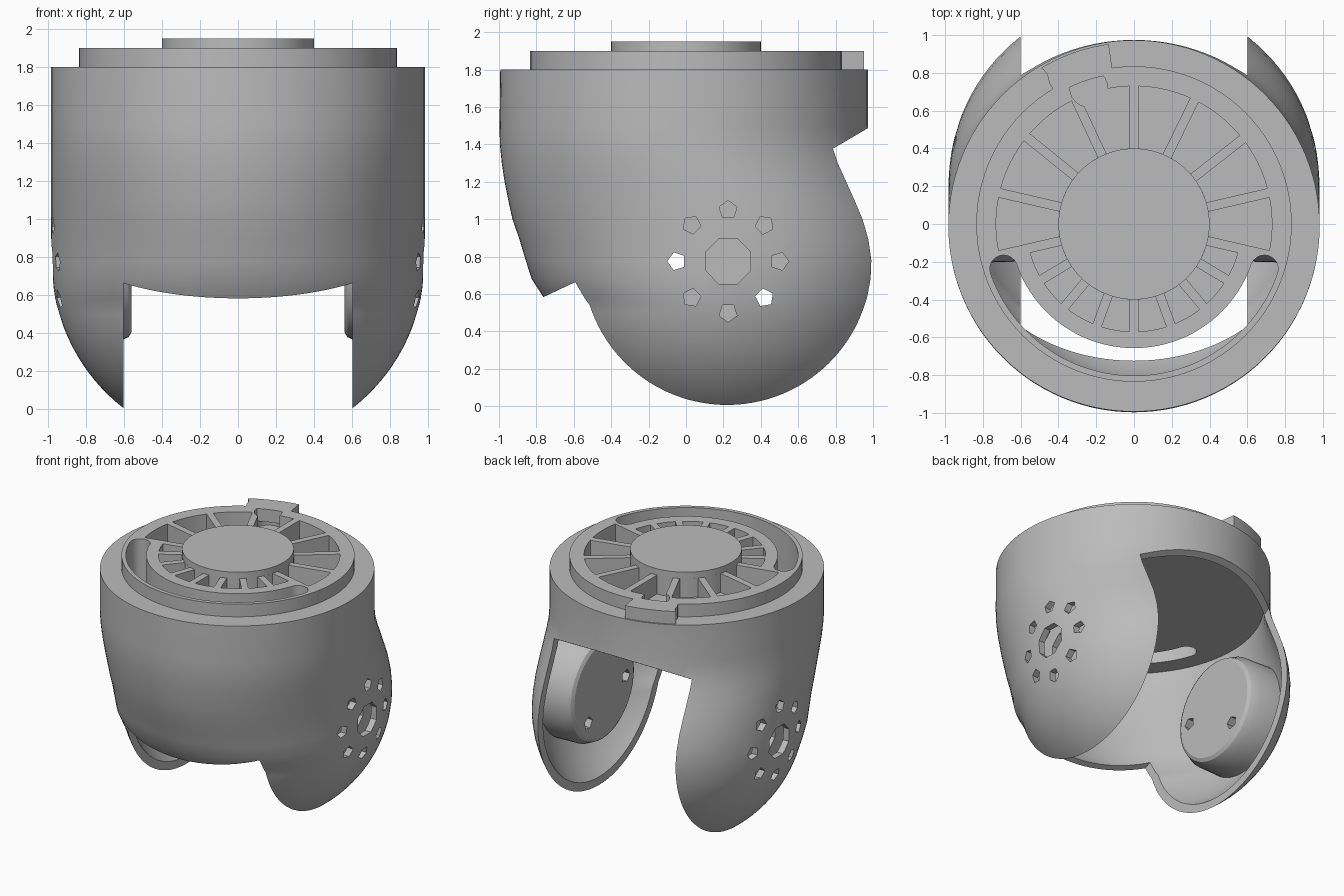
import bpy, bmesh, math
from math import sin, cos, pi, radians, sqrt, asin

if "Cube" in bpy.data.objects:
    bpy.data.objects.remove(bpy.data.objects["Cube"])

grey = bpy.data.materials.new("plain grey")
grey.diffuse_color = (0.5, 0.5, 0.5, 1)
grey.use_nodes = True
grey.node_tree.nodes["Principled BSDF"].inputs["Base Color"].default_value = grey.diffuse_color


def loft(name, rings):
    """Solid skinned through equal-length rings of points, capped at both ends."""
    bm = bmesh.new()
    vs = [[bm.verts.new(p) for p in r] for r in rings]
    n = len(vs[0])
    for a, b in zip(vs, vs[1:]):
        for i in range(n):
            j = (i + 1) % n
            bm.faces.new((a[i], a[j], b[j], b[i]))
    bm.faces.new(vs[0][::-1])
    bm.faces.new(vs[-1])
    bmesh.ops.recalc_face_normals(bm, faces=bm.faces)
    me = bpy.data.meshes.new(name)
    bm.to_mesh(me)
    bm.free()
    me.materials.append(grey)
    ob = bpy.data.objects.new(name, me)
    bpy.context.collection.objects.link(ob)
    return ob


def prism(name, pts, z0, z1):
    return loft(name, [[(x, y, z) for x, y in pts] for z in (z0, z1)])


def circle(r, n=96, cx=0, cy=0):
    return [(cx + r * cos(2 * pi * i / n), cy + r * sin(2 * pi * i / n)) for i in range(n)]


def lathe_x(name, prof, cy, cz, n, turn=0):
    """Solid turned about an axis along x."""
    return loft(name, [[(x, cy + r * cos(2 * pi * i / n + turn), cz + r * sin(2 * pi * i / n + turn))
                        for i in range(n)] for x, r in prof])


def sector(r0, r1, a0, a1, w=0.0, n=12):
    """Outline of a ring sector; w is the half width of the spokes beside it."""
    def arc(r):
        d = asin(w / r)
        s, e = radians(a0) + d, radians(a1) - d
        return [(r * cos(s + (e - s) * i / n), r * sin(s + (e - s) * i / n)) for i in range(n + 1)]
    return arc(r0) + arc(r1)[::-1]


def cut(targets, cutter):
    cutter.hide_render = True
    for t in targets:
        bpy.context.view_layer.objects.active = t
        m = t.modifiers.new("cut", 'BOOLEAN')
        m.operation = 'DIFFERENCE'
        m.solver = 'EXACT'
        m.object = cutter
        bpy.ops.object.modifier_apply(modifier=m.name)
    bpy.data.objects.remove(cutter, do_unlink=True)


# Outer form: height, centre y, side radius, front radius
ROWS = [(0.58, .22, .96, .98), (0.68, .22, .975, 1.045), (0.78, .218, .98, 1.075),
        (0.89, .20, .982, 1.09), (1.0, .167, .983, 1.095), (1.1, .125, .983, 1.075),
        (1.2, .08, .983, 1.05), (1.3, .035, .983, 1.02), (1.4, .002, .983, 0.997),
        (1.5, -.01, .983, .987), (1.8, -.01, .983, .983)]


def shell_form(name, t, z0, z1):
    R = 0.98 - t
    rings = []
    low = [z0 + (0.54 - z0) * i / 14 for i in range(15)]
    rows = [(z, .22, sqrt(R * R - (z - .78) ** 2), sqrt(R * R - (z - .78) ** 2)) for z in low]
    rows += [(z, c, a - t, f - t) for z, c, a, f in ROWS if z < z1]
    rows.append((z1, ROWS[-1][1], .983 - t, .983 - t))
    for z, c, a, f in rows:
        rings.append([(a * cos(u), c + (a if sin(u) > 0 else f) * sin(u), z)
                      for u in (2 * pi * i / 112 for i in range(112))])
    return loft(name, rings)


# Main shell: hollowed, with an open channel between the two side arms
shell = shell_form("shell", 0.0, 0.0, 1.8)
cut([shell], shell_form("hollow", 0.05, -0.08, 1.505))
side = [(-1.2, .378), (-.5, .707), (.5, 1.21), (.79, 1.38), (1.2, 1.62), (1.2, -.3), (-1.2, -.3)]
cut([shell], loft("channel", [[(x, y, z) for y, z in side] for x in (-.602, .602)]))

# Top plate and raised tab at the back
plate = prism("top_plate", circle(.835), 1.8, 1.9)
tab = prism("cable_tab", sector(.8, .962, 98, 121), 1.8, 1.9)
hub = prism("hub_cap", circle(.4), 1.9, 1.95)

# Spoked pockets: deep at the back, shorter along the slotted front
spokes = [-13, 13, 38, 64, 90, 115, 141, 167, 193, 211, 230, 250, 270, 290, 310, 329, 347]
for a, b in zip(spokes, spokes[1:]):
    r1 = .73 if a < 193 else .57
    cut([shell, plate], prism("pocket", sector(.4, r1, a, b, .025), 1.75, 2.0))
cut([shell, plate], prism("pocket_extension", circle(.1, 24, -.24, .72), 1.75, 2.0))
cut([plate, tab], prism("cable_notch", circle(.09, 24, -.54, .75), 1.801, 2.0))

# Curved front slot with rounded ends, right through the roof
S, E, M, H = radians(199), radians(341), .73, .073
slot = [((M + H) * cos(S + (E - S) * i / 40), (M + H) * sin(S + (E - S) * i / 40)) for i in range(41)]
slot += [(M * cos(E) + H * cos(E + pi * i / 10), M * sin(E) + H * sin(E + pi * i / 10)) for i in range(1, 10)]
slot += [((M - H) * cos(E + (S - E) * i / 40), (M - H) * sin(E + (S - E) * i / 40)) for i in range(41)]
slot += [(M * cos(S) + H * cos(S + pi + pi * i / 10), M * sin(S) + H * sin(S + pi + pi * i / 10)) for i in range(1, 10)]
cut([shell, plate], prism("slot", slot, 1.4, 2.0))

# Joint pads inside the arms, with a bolt circle cut in from outside
parts = [shell, plate, tab, hub]
CY, CZ = .225, .775
for s, label in ((1, "right"), (-1, "left")):
    pad = lathe_x(label + "_joint_pad",
                  [(s * .56, .37), (s * .575, .395), (s * .64, .425), (s * .85, .43)], CY, CZ, 48)
    cut([shell, pad], lathe_x("axle_hole", [(s * .72, .13), (s * 1.1, .13)], CY, CZ, 8, .39))
    for k in range(8):
        u = k * pi / 4
        depth = .5 if k in (4, 7) else .72
        cut([shell, pad], lathe_x("bolt_hole", [(s * depth, .05), (s * 1.1, .05)],
                                  CY + .275 * cos(u), CZ + .275 * sin(u), 5, u))
    parts.append(pad)

# Smooth the curves, keep the edges crisp
for ob in parts:
    bpy.ops.object.select_all(action='DESELECT')
    ob.select_set(True)
    bpy.context.view_layer.objects.active = ob
    bpy.ops.object.shade_smooth_by_angle(angle=radians(30))
